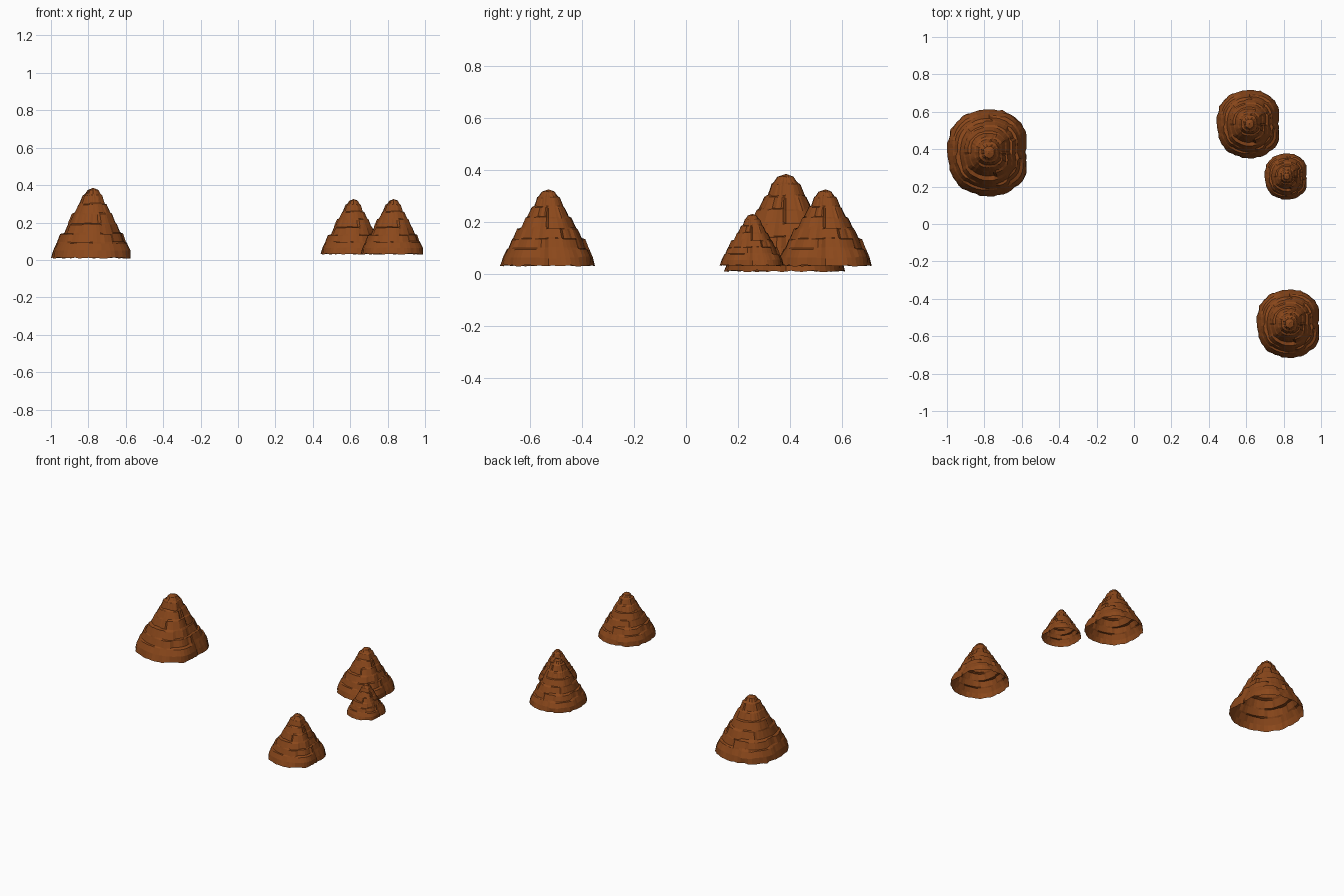
import bpy, bmesh, math, random

if "Cube" in bpy.data.objects:
    bpy.data.objects.remove(bpy.data.objects["Cube"])

rock = bpy.data.materials.new("brown_rock")
rock.diffuse_color = (0.26, 0.065, 0.011, 1)
rock.use_nodes = True
rock.node_tree.nodes["Principled BSDF"].inputs["Base Color"].default_value = rock.diffuse_color

SEG = 60
# base outline: (angle in degrees, radius) around the peak
OUTLINE = [(0, .197), (42, .232), (97, .230), (138, .237), (180, .224),
           (228, .240), (270, .236), (321, .238), (360, .197)]
# terrace profile: (height, radius fraction, band index)
PROFILE = [(.000, 1.00, 0), (.040, .97, 0), (.078, .89, 0), (.086, .835, 1),
           (.128, .765, 1), (.134, .71, 2), (.180, .625, 2), (.187, .575, 3),
           (.235, .485, 3), (.242, .44, 4), (.285, .35, 4), (.292, .31, 5),
           (.335, .24, 5), (.343, .19, 6), (.364, .13, 6)]
PEAK = .375


def base_radius(deg):
    for (a0, r0), (a1, r1) in zip(OUTLINE, OUTLINE[1:]):
        if a0 <= deg <= a1:
            t = (deg - a0) / (a1 - a0)
            t = t * t * (3 - 2 * t)
            return r0 + (r1 - r0) * t


def band_blocks(rng):
    """Split a terrace into irregular rock blocks: (radius, height) offset per segment."""
    out = []
    while len(out) < SEG:
        block = (rng.uniform(-.008, .006), rng.uniform(-.006, .006))
        out += [block] * rng.randint(3, 7)
    return out[:SEG]


def make_mound(name, x, y, z, scale):
    rng = random.Random(7)
    blocks = [band_blocks(rng) for _ in range(7)]
    bm = bmesh.new()
    rings = []
    # stepped, hollow shell
    for i, (h, f, band) in enumerate(PROFILE):
        ring = []
        for s in range(SEG):
            a = math.tau * s / SEG
            dr, dz = blocks[band][s]
            if i == 0:
                dr, dz = rng.uniform(-.005, .004), rng.uniform(-.003, .004)
            dr *= min(1, f * 1.6)
            r = base_radius(360 * s / SEG) * f + dr + rng.uniform(-.0015, .0015)
            ring.append(bm.verts.new((r * math.cos(a), r * math.sin(a),
                                      h + dz * min(1, f * 1.5))))
        rings.append(ring)
    for lo, hi in zip(rings, rings[1:]):
        for s in range(SEG):
            t = (s + 1) % SEG
            bm.faces.new((lo[s], lo[t], hi[t], hi[s]))
    # summit
    top = bm.verts.new((0, 0, PEAK))
    for s in range(SEG):
        bm.faces.new((rings[-1][s], rings[-1][(s + 1) % SEG], top))
    me = bpy.data.meshes.new(name)
    bm.to_mesh(me)
    bm.free()
    me.materials.append(rock)
    ob = bpy.data.objects.new(name, me)
    ob.location = (x, y, z)
    ob.scale = (scale,) * 3
    bpy.context.collection.objects.link(ob)


make_mound("large_mound", -.775, .385, .010, 1.0)
make_mound("back_mound", .618, .537, .031, .785)
make_mound("front_mound", .832, -.530, .031, .785)
make_mound("small_mound", .817, .256, .032, .53)
